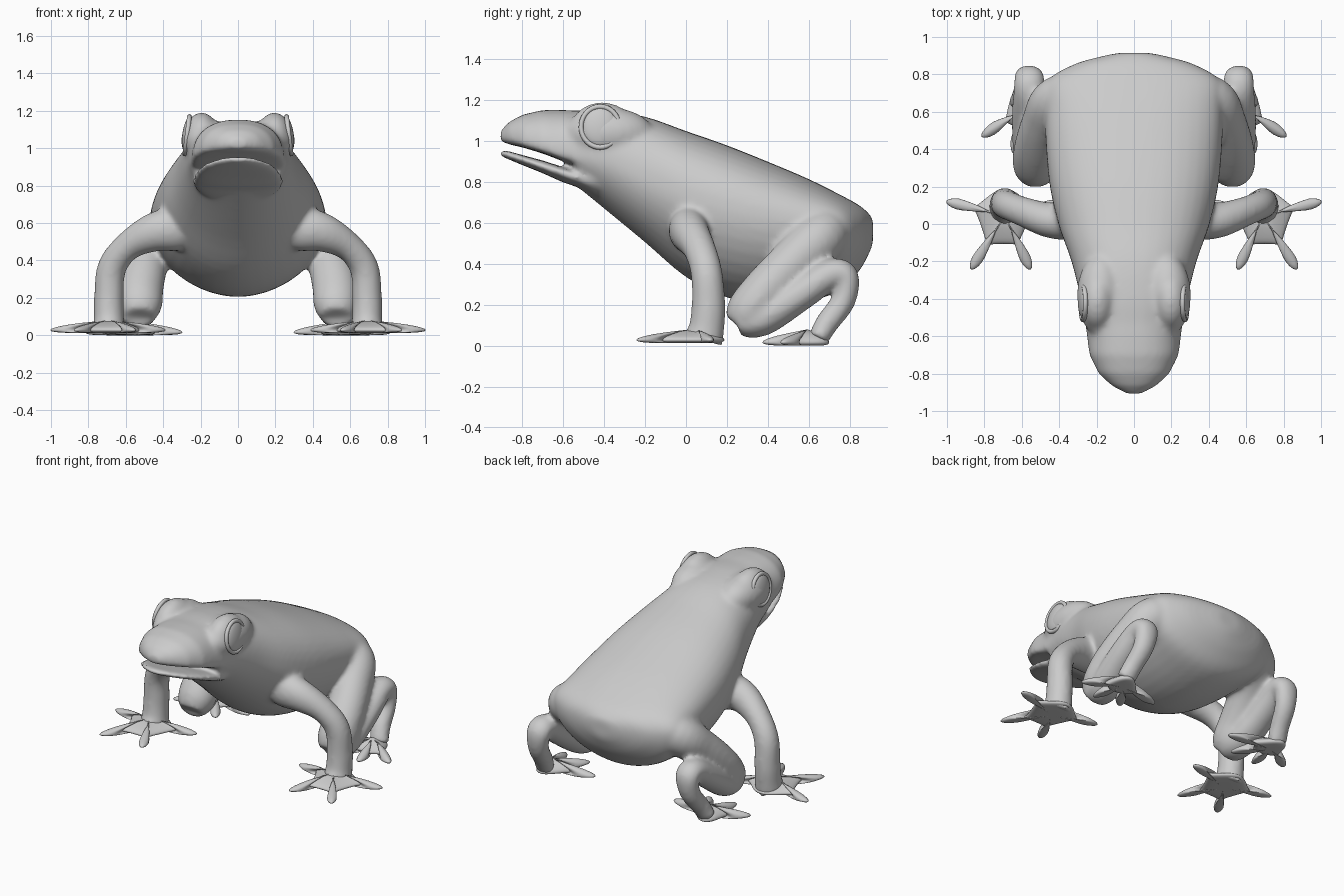
import bpy, bmesh, math
from mathutils import Vector

if "Cube" in bpy.data.objects:
    bpy.data.objects.remove(bpy.data.objects["Cube"])


def make_object(name, bm):
    bmesh.ops.recalc_face_normals(bm, faces=bm.faces)
    mesh = bpy.data.meshes.new(name)
    bm.to_mesh(mesh)
    bm.free()
    for p in mesh.polygons:
        p.use_smooth = True
    ob = bpy.data.objects.new(name, mesh)
    bpy.context.collection.objects.link(ob)
    return ob


def skin_rings(bm, rings):
    """Bridge equal-sized rings of points and cap both ends."""
    vs = [[bm.verts.new(p) for p in r] for r in rings]
    n = len(vs[0])
    for a, b in zip(vs, vs[1:]):
        for i in range(n):
            j = (i + 1) % n
            bm.faces.new((a[i], a[j], b[j], b[i]))
    bm.faces.new(vs[0])
    bm.faces.new(vs[-1])


def spline(keys, steps=6):
    """Catmull-Rom through rows of numbers."""
    out = []
    for i in range(len(keys) - 1):
        k = [keys[max(i - 1, 0)], keys[i], keys[i + 1], keys[min(i + 2, len(keys) - 1)]]
        for s in range(steps):
            t = s / steps
            out.append([0.5 * (2 * b + (c - a) * t + (2 * a - 5 * b + 4 * c - d) * t * t
                               + (3 * b - a - 3 * c + d) * t ** 3) for a, b, c, d in zip(*k)])
    return out + [list(keys[-1])]


def loft(bm, sections, e_top, e_bot, n=40):
    """Sections are (y, bottom z, top z, half width, z of widest point)."""
    rings = []
    for y, zb, zt, w, zw in sections:
        ring = []
        for i in range(n):
            a = 2 * math.pi * i / n
            c, s = math.cos(a), math.sin(a)
            e = e_top if s > 0 else e_bot
            h = zt - zw if s > 0 else zw - zb
            ring.append((w * math.copysign(abs(c) ** (2 / e), c), y,
                         zw + h * math.copysign(abs(s) ** (2 / e), s)))
        rings.append(ring)
    skin_rings(bm, rings)


def limb(bm, keys, ref, side, n=20):
    """Keys are (x, y, z, radius along ref, radius across)."""
    rows = spline(keys)
    pts = [Vector(r[:3]) for r in rows]
    rings = []
    for i, r in enumerate(rows):
        t = (pts[min(i + 1, len(pts) - 1)] - pts[max(i - 1, 0)]).normalized()
        u = (ref - t * ref.dot(t)).normalized()
        v = t.cross(u)
        ring = []
        for k in range(n):
            a = 2 * math.pi * k / n
            p = pts[i] + u * r[3] * math.cos(a) + v * r[4] * math.sin(a)
            ring.append((p.x * side, p.y, p.z))
        rings.append(ring)
    skin_rings(bm, rings)


def ball(bm, centre, scale):
    vs = bmesh.ops.create_uvsphere(bm, u_segments=24, v_segments=16, radius=1)['verts']
    for v in vs:
        v.co = Vector((v.co[i] * scale[i] + centre[i] for i in range(3)))


def webbed_foot(name, centre, outline, side, height, base):
    """Outline rows are (x, y, is_tip); tips become tapering toes."""
    c = Vector(centre)
    pts = []
    for x, y, tip in outline:
        p = Vector((x, y))
        if tip:
            d = (p - c).normalized()
            q = Vector((-d.y, d.x))
            e = p + d * 0.02
            b = p - d * 0.12
            pts += [b - q * .046, e - q * .022, e + q * .022, b + q * .046]
        else:
            pts.append(p)
    bm = bmesh.new()
    low = [bm.verts.new((p.x * side, p.y, base)) for p in pts]
    top = [bm.verts.new((p.x * side, p.y, base + .03)) for p in pts]
    cl = bm.verts.new((c.x * side, c.y, base))
    ct = bm.verts.new((c.x * side, c.y, height))
    for i in range(len(pts)):
        j = (i + 1) % len(pts)
        bm.faces.new((low[i], low[j], top[j], top[i]))
        bm.faces.new((top[i], top[j], ct))
        bm.faces.new((low[j], low[i], cl))
    sub = make_object(name, bm).modifiers.new('round', 'SUBSURF')
    sub.levels = sub.render_levels = 2


X, Y = Vector((1, 0, 0)), Vector((0, 1, 0))
bm = bmesh.new()

# upper jaw, as far back as the mouth corner
loft(bm, [(-.908, 1.0, 1.05, .04, 1.02), (-.865, .985, 1.095, .12, 1.01),
          (-.8, .97, 1.13, .19, .99), (-.7, .94, 1.153, .24, .96),
          (-.6, .902, 1.153, .252, .93), (-.54, .875, 1.15, .26, .92),
          (-.4, .8, 1.15, .28, .93)], 2.3, 3)
# head back and trunk
trunk = [(-.54, .785, 1.148, .255, .92), (-.4, .67, 1.15, .285, .91),
         (-.2, .505, 1.12, .335, .81), (0, .335, 1.05, .405, .72),
         (.2, .235, .98, .45, .66), (.4, .205, .90, .47, .62),
         (.6, .22, .815, .475, .59), (.76, .27, .735, .465, .57),
         (.85, .37, .685, .33, .56), (.895, .45, .645, .18, .56), (.915, .5, .62, .08, .56)]
loft(bm, spline(trunk, 4), 2.3, 1.9)
# thin lower jaw
loft(bm, [(-.912, .93, .958, .04, .945), (-.865, .91, .95, .12, .93),
          (-.8, .883, .932, .18, .91), (-.7, .843, .905, .22, .875),
          (-.6, .798, .872, .24, .845), (-.53, .775, .852, .245, .82),
          (-.44, .72, .83, .23, .8)], 3, 2.2)

for side in (1, -1):
    # brow bump with a low ridge running back
    ball(bm, (.195 * side, -.41, 1.055), (.098, .16, .136))
    ball(bm, (.18 * side, -.38, 1.04), (.125, .22, .125))
    # front leg
    limb(bm, [(.15, .06, .56, .08, .08), (.33, .02, .565, .10, .115),
              (.45, .02, .55, .095, .105), (.59, .065, .475, .08, .078),
              (.675, .1, .36, .078, .078), (.69, .11, .2, .083, .08),
              (.69, .1, .08, .088, .082), (.69, .085, .03, .1, .09)], Y, side)
    # thigh
    limb(bm, [(.22, .70, .57, .11, .11), (.40, .66, .53, .14, .13),
              (.48, .54, .42, .122, .12), (.52, .39, .27, .125, .115),
              (.525, .30, .16, .12, .11), (.525, .25, .10, .085, .075)], X, side)
    # shin, ankle and heel
    limb(bm, [(.53, .26, .11, .09, .065), (.54, .37, .13, .105, .085),
              (.56, .55, .245, .095, .082), (.56, .71, .35, .085, .075),
              (.56, .785, .335, .08, .062), (.57, .77, .22, .068, .06),
              (.59, .69, .11, .062, .058), (.61, .645, .03, .065, .05)], X, side)

# fuse everything into one soft skin
body = make_object('frog_body', bm)
remesh = body.modifiers.new('fuse', 'REMESH')
remesh.mode = 'VOXEL'
remesh.voxel_size = 0.0135
remesh.use_smooth_shade = True
smooth = body.modifiers.new('soften', 'SMOOTH')
smooth.factor = 0.5
smooth.iterations = 14

hand = [(.78, .16, 0), (1.0, .12, 1), (.82, -.02, 0), (.87, -.24, 1), (.70, -.11, 0),
        (.555, -.24, 1), (.57, -.02, 0), (.39, .11, 1), (.60, .16, 0), (.69, .21, 0)]
foot = [(.68, .67, 0), (.81, .47, 1), (.67, .53, 0), (.64, .38, 1), (.56, .51, 0),
        (.45, .40, 1), (.50, .56, 0), (.30, .55, 1), (.54, .67, 0), (.61, .72, 0)]
for side, label in ((1, 'right'), (-1, 'left')):
    # webbed feet
    webbed_foot('front_foot_' + label, (.69, .05), hand, side, .09, .012)
    webbed_foot('hind_foot_' + label, (.60, .61), foot, side, .09, 0)
    # eye and eyelid ring
    rot = (0, math.radians(83) * side, 0)
    bpy.ops.mesh.primitive_uv_sphere_add(segments=32, ring_count=16, radius=1,
                                         location=(.266 * side, -.42, 1.07), rotation=rot)
    eye = bpy.context.object
    eye.name = 'eye_' + label
    eye.scale = (.098, .088, .032)
    bpy.ops.object.shade_smooth()
    bpy.ops.mesh.primitive_torus_add(major_radius=.1, minor_radius=.013, major_segments=40,
                                     minor_segments=10, location=(.272 * side, -.42, 1.07),
                                     rotation=rot)
    ring = bpy.context.object
    ring.name = 'eyelid_' + label
    ring.scale = (1, .93, 1)
    bpy.ops.object.shade_smooth()
